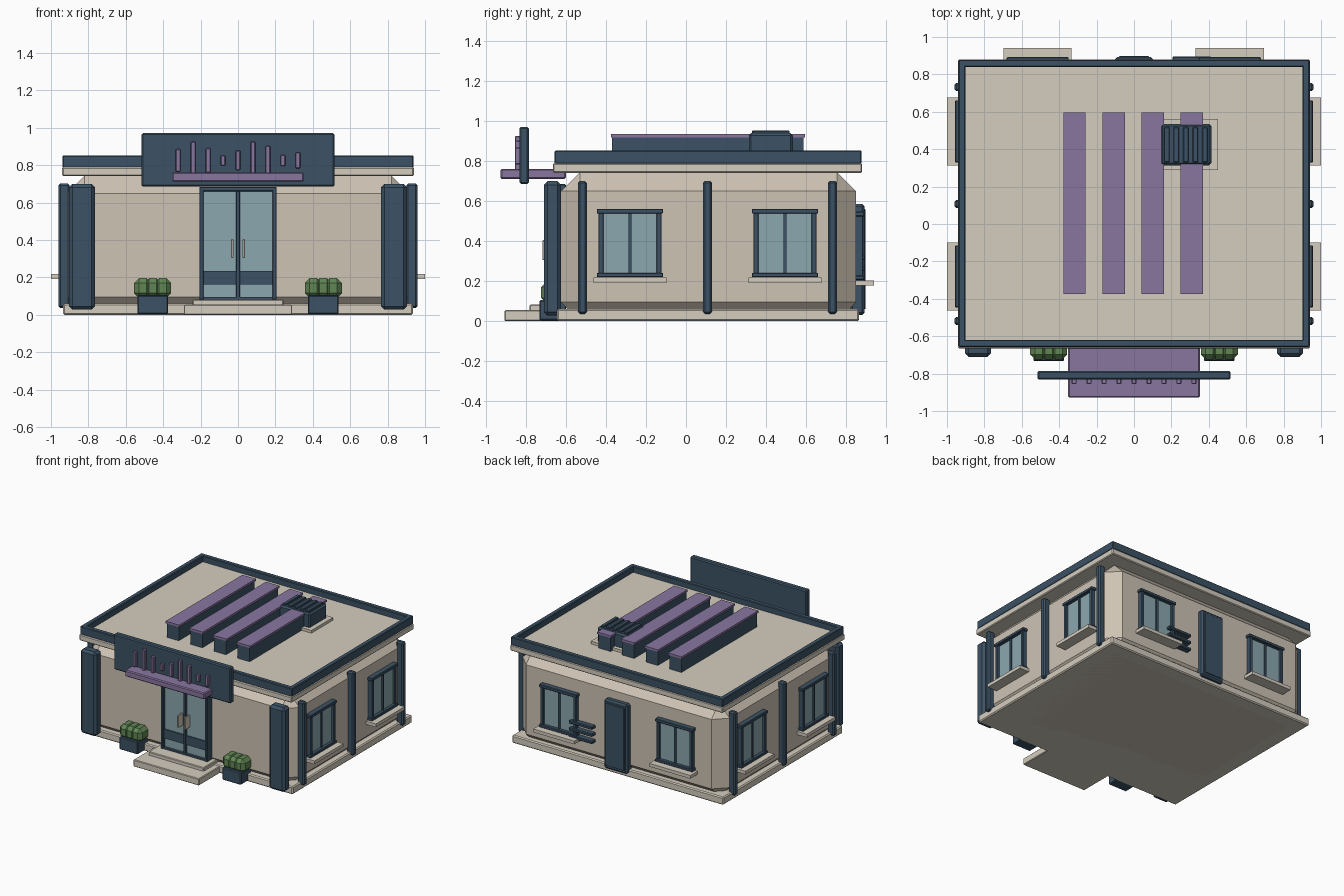
import bpy, bmesh

COLOURS = {
    "wall": (0.62, 0.55, 0.46), "trim": (0.66, 0.61, 0.52), "navy": (0.045, 0.085, 0.13),
    "purple": (0.25, 0.18, 0.35), "glass": (0.26, 0.39, 0.43), "green": (0.12, 0.24, 0.09),
}
MATS = {}
for key, rgb in COLOURS.items():
    MATS[key] = bpy.data.materials.new(key)
    MATS[key].diffuse_color = (*rgb, 1)


def box(name, x, y, z, mat, bevel=0.0):
    """Box from (min, max) pairs on each axis, with an optional chamfer."""
    spans = [sorted(s) for s in (x, y, z)]
    bm = bmesh.new()
    bmesh.ops.create_cube(bm, size=1)
    for v in bm.verts:
        v.co = [(a + b) / 2 + c * (b - a) for (a, b), c in zip(spans, v.co)]
    if bevel:
        bmesh.ops.bevel(bm, geom=bm.edges[:], offset=bevel, segments=1,
                        profile=0.5, affect='EDGES')
    me = bpy.data.meshes.new(name)
    bm.to_mesh(me)
    bm.free()
    me.materials.append(MATS[mat])
    ob = bpy.data.objects.new(name, me)
    bpy.context.collection.objects.link(ob)
    return ob


def window(name, face, u, dz=0.0):
    """Framed two-pane window with sill; face is 'left', 'right' or 'back'."""
    wall, out = (0.85, 0.94) if face == "back" else (0.915, 1.0)

    def part(label, u0, u1, n0, n1, z0, z1, mat, bevel=0.0):
        us, zs = (u + u0, u + u1), (z0 + dz, z1 + dz)
        if face == "back":
            box(f"{name}_{label}", us, (n0, n1), zs, mat, bevel)
        else:
            s = 1 if face == "right" else -1
            box(f"{name}_{label}", (s * n0, s * n1), us, zs, mat, bevel)

    part("glass", -0.145, 0.145, wall - 0.03, wall + 0.015, 0.23, 0.55, "glass")
    for i, c in enumerate((-0.145, 0.145)):
        part(f"jamb_{i}", c - 0.012, c + 0.012, wall - 0.03, wall + 0.035, 0.22, 0.56, "navy", 0.003)
    part("mullion", -0.008, 0.008, wall - 0.03, wall + 0.025, 0.23, 0.55, "navy")
    part("head", -0.166, 0.166, wall - 0.03, wall + 0.042, 0.538, 0.562, "navy", 0.004)
    part("bottom_rail", -0.166, 0.166, wall - 0.03, wall + 0.042, 0.22, 0.242, "navy", 0.004)
    part("sill", -0.182, 0.182, wall - 0.03, out, 0.192, 0.218, "trim")


# Main body, base and roof
box("walls", (-0.915, 0.915), (-0.625, 0.85), (0, 0.745), "wall", 0.095)
box("base_slab", (-0.935, 0.935), (-0.645, 0.865), (0, 0.062), "trim", 0.008)
box("cornice", (-0.94, 0.94), (-0.665, 0.88), (0.742, 0.79), "trim", 0.006)
box("roof_deck", (-0.91, 0.91), (-0.63, 0.85), (0.785, 0.806), "trim")
for s, side in ((-1, "left"), (1, "right")):
    box(f"parapet_{side}", (s * 0.9, s * 0.938), (-0.657, 0.878), (0.787, 0.853), "navy", 0.005)
box("parapet_front", (-0.938, 0.938), (-0.657, -0.619), (0.787, 0.853), "navy", 0.005)
box("parapet_back", (-0.938, 0.938), (0.84, 0.878), (0.787, 0.853), "navy", 0.005)

# Roof skylight strips
for i in range(4):
    cx = -0.318 + i * 0.209
    box(f"skylight_box_{i}", (cx - 0.053, cx + 0.053), (-0.37, 0.588), (0.8, 0.918), "navy")
    box(f"skylight_cap_{i}", (cx - 0.06, cx + 0.06), (-0.375, 0.595), (0.918, 0.935), "purple")

# Roof air unit
box("air_unit_pad", (0.11, 0.448), (0.288, 0.562), (0.8, 0.828), "trim")
box("air_unit", (0.14, 0.414), (0.314, 0.535), (0.82, 0.94), "navy", 0.012)
for i in range(5):
    cx = 0.175 + i * 0.051
    box(f"air_unit_slat_{i}", (cx - 0.015, cx + 0.015), (0.33, 0.518), (0.93, 0.953), "navy", 0.004)

# Front canopy and sign board with decorative bars
box("canopy", (-0.352, 0.352), (-0.928, -0.6), (0.712, 0.762), "purple", 0.007)
box("sign_board", (-0.516, 0.516), (-0.832, -0.786), (0.686, 0.972), "navy", 0.008)
for i, h in enumerate((0.12, 0.2, 0.13, 0.055, 0.105, 0.2, 0.155, 0.06, 0.085)):
    cx = -0.32 + i * 0.08
    box(f"sign_bar_{i}", (cx - 0.013, cx + 0.013), (-0.856, -0.825),
        (0.826 - h / 2, 0.826 + h / 2), "purple", 0.004)

# Entrance doors
box("door_glass", (-0.19, 0.19), (-0.66, -0.6), (0.085, 0.67), "glass")
box("door_head", (-0.206, 0.206), (-0.685, -0.6), (0.66, 0.685), "navy", 0.004)
box("door_mullion", (-0.01, 0.01), (-0.68, -0.6), (0.085, 0.67), "navy", 0.003)
box("door_kick_band", (-0.19, 0.19), (-0.67, -0.6), (0.163, 0.235), "navy")
box("door_threshold", (-0.206, 0.206), (-0.68, -0.6), (0.08, 0.095), "navy")
for s, side in ((-1, "left"), (1, "right")):
    box(f"door_jamb_{side}", (s * 0.184, s * 0.206), (-0.685, -0.6), (0.08, 0.68), "navy", 0.004)
    box(f"door_handle_{side}", (s * 0.024, s * 0.037), (-0.718, -0.655), (0.305, 0.405), "trim", 0.003)

# Entrance steps
box("lower_step", (-0.29, 0.29), (-0.908, -0.6), (0, 0.055), "trim", 0.005)
box("upper_step", (-0.243, 0.243), (-0.782, -0.6), (0.05, 0.083), "trim", 0.005)

# Mirrored pillars, fins, planters and side windows
for s, side in ((-1, "left"), (1, "right")):
    box(f"front_pillar_{side}", (s * 0.765, s * 0.903), (-0.71, -0.625), (0.028, 0.7), "navy", 0.018)
    for i, cy in enumerate((-0.518, 0.107, 0.732)):
        box(f"side_fin_{side}_{i}", (s * 0.9, s * 0.96), (cy - 0.022, cy + 0.022),
            (0.037, 0.702), "navy", 0.01)
    for i, cy in enumerate((-0.28, 0.495)):
        window(f"window_{side}_{i}", side, cy)
    px = s * 0.456
    box(f"planter_{side}", (px - 0.082, px + 0.082), (-0.733, -0.6), (0.004, 0.105), "navy", 0.006)
    for i in range(3):
        cx = px + (i - 1) * 0.053
        box(f"shrub_{side}_{i}", (cx - 0.046, cx + 0.046), (-0.724, -0.6), (0.09, 0.196), "green", 0.026)

# Back wall: windows, service door and vent louvres
for i, cx in enumerate((-0.515, 0.512)):
    window(f"window_back_{i}", "back", cx, -0.014)
box("back_door", (-0.102, 0.102), (0.82, 0.893), (0.032, 0.585), "navy", 0.012)
box("back_door_panel", (-0.08, 0.08), (0.85, 0.898), (0.06, 0.56), "navy", 0.003)
for i in range(3):
    z = 0.205 + i * 0.057
    box(f"vent_louvre_{i}", (0.205, 0.412), (0.83, 0.895), (z - 0.012, z + 0.012), "navy", 0.005)
